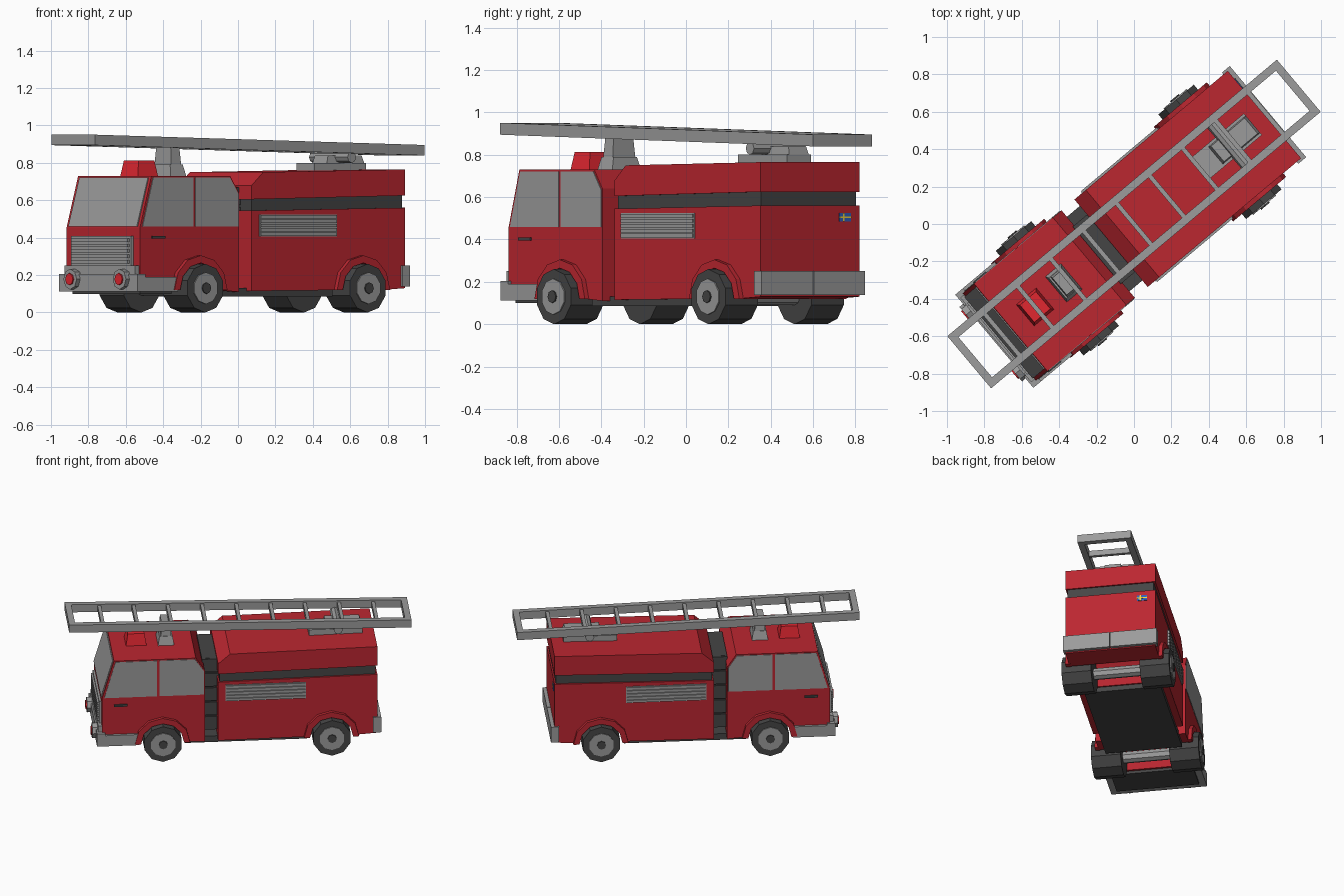
import bpy, bmesh
from math import sin, cos, pi, radians
from mathutils import Matrix

if "Cube" in bpy.data.objects:
    bpy.data.objects.remove(bpy.data.objects["Cube"])

# Built along x (front at -x), then every part is turned to the truck's heading
TURN = Matrix.Rotation(radians(40), 4, 'Z')

def material(name, rgb):
    m = bpy.data.materials.new(name)
    m.diffuse_color = (*rgb, 1)
    m.use_nodes = True
    m.node_tree.nodes["Principled BSDF"].inputs["Base Color"].default_value = m.diffuse_color
    return m

RED = material("red_paint", (0.5, 0.02, 0.03))
LAMP = material("lamp_red", (0.75, 0.02, 0.03))
DARK = material("dark_rubber", (0.06, 0.06, 0.06))
GREY = material("grey_trim", (0.33, 0.33, 0.33))
BLUE = material("blue", (0.03, 0.12, 0.5))
YELLOW = material("yellow", (0.9, 0.65, 0.05))

def finish(name, bm, mat):
    bmesh.ops.recalc_face_normals(bm, faces=bm.faces)
    me = bpy.data.meshes.new(name)
    bm.to_mesh(me)
    bm.free()
    me.materials.append(mat)
    ob = bpy.data.objects.new(name, me)
    ob.matrix_world = TURN
    bpy.context.collection.objects.link(ob)
    return ob

def prism(name, pts, y0, y1, mat):
    """Side profile (x, z) extruded across the truck."""
    bm = bmesh.new()
    face = bm.faces.new([bm.verts.new((x, y0, z)) for x, z in pts])
    new = bmesh.ops.extrude_face_region(bm, geom=[face])["geom"]
    for v in new:
        if isinstance(v, bmesh.types.BMVert):
            v.co.y = y1
    return finish(name, bm, mat)

def box(name, x, y, z, mat, taper=1.0):
    """Box from ranges; taper scales the top face."""
    bm = bmesh.new()
    bmesh.ops.create_cube(bm, size=1)
    for v in bm.verts:
        k = taper if v.co.z > 0 else 1
        v.co.x = (x[0] + x[1]) / 2 + v.co.x * k * (x[1] - x[0])
        v.co.y = (y[0] + y[1]) / 2 + v.co.y * k * (y[1] - y[0])
        v.co.z = z[0] if v.co.z < 0 else z[1]
    return finish(name, bm, mat)

def cylinder(name, centre, r, depth, axis, mat, n=10, r2=None):
    bm = bmesh.new()
    rot = Matrix.Rotation(pi / 2, 4, 'Y' if axis == 'X' else 'X')
    bmesh.ops.create_cone(bm, cap_ends=True, segments=n, radius1=r, radius2=r2 or r,
                          depth=depth, matrix=Matrix.Translation(centre) @ rot)
    return finish(name, bm, mat)

def arch(cx, r, n=7):
    a = [pi - pi * i / (n - 1) for i in range(n)]
    return [(cx + r * cos(t), 0.12 + r * sin(t)) for t in a]

FRONT, REAR, W = -0.535, 0.60, 0.305

# Cab and body shells with wheel arches cut into the profile
prism("cab", [(-0.94, 0.115)] + arch(FRONT, 0.15) +
      [(-0.25, 0.11), (-0.25, 0.64), (-0.31, 0.73), (-0.86, 0.73), (-0.94, 0.455)], -W, W, RED)
prism("body_lower", [(-0.16, 0.115)] + arch(REAR, 0.15) +
      [(0.91, 0.13), (0.91, 0.56), (-0.16, 0.545)], -W, W, RED)
prism("body_band", [(-0.15, 0.54), (0.90, 0.55), (0.90, 0.63), (-0.15, 0.61)], -0.292, 0.292, DARK)
prism("body_upper", [(-0.16, 0.605), (0.91, 0.625), (0.91, 0.765), (-0.08, 0.75), (-0.16, 0.68)],
      -W, W, RED)

# Bellows between cab and body
for i in range(5):
    z = 0.15 + i * 0.106
    box("bellows_fold", (-0.26, -0.15), (-0.2, 0.2), (z, z + 0.095), DARK)
box("bellows_core", (-0.26, -0.15), (-0.185, 0.185), (0.15, 0.67), DARK)

# Chassis underside
box("chassis", (-0.38, 0.44), (-0.26, 0.26), (0.085, 0.13), DARK)
box("chassis_front", (-0.92, -0.70), (-0.28, 0.28), (0.1, 0.13), DARK)

# Windscreen on the sloping front
prism("windscreen", [(-0.936, 0.46), (-0.946, 0.46), (-0.868, 0.722), (-0.855, 0.722)],
      -0.285, 0.285, GREY)

for s in (-1, 1):
    # Side windows, door handle
    prism("front_window", [(-0.925, 0.46), (-0.85, 0.722), (-0.57, 0.722), (-0.57, 0.46)],
          s * 0.29, s * 0.309, GREY)
    prism("rear_window", [(-0.555, 0.46), (-0.555, 0.722), (-0.315, 0.722), (-0.257, 0.635),
                          (-0.257, 0.46)], s * 0.29, s * 0.309, GREY)
    box("door_handle", (-0.86, -0.77), sorted((s * 0.3, s * 0.315)), (0.395, 0.41), DARK)

    # Louvred side vent
    box("side_vent", (-0.11, 0.43), sorted((s * 0.3, s * 0.309)), (0.405, 0.525), GREY)
    for i in range(5):
        z = 0.409 + i * 0.0235
        prism("vent_slat", [(-0.105, z), (0.425, z), (0.425, z + 0.018), (-0.105, z + 0.018)],
              s * 0.3, s * 0.317, GREY)

    for cx in (FRONT, REAR):
        # Fender lip, tyre, rim and hub
        prism("fender", arch(cx, 0.185) + arch(cx, 0.145)[::-1], s * 0.295, s * 0.33, RED)
        cylinder("tyre", (cx, s * 0.265, 0.13), 0.13, 0.2, 'Y', DARK)
        cylinder("rim", (cx, s * 0.364, 0.13), 0.085, 0.016, 'Y', GREY)
        cylinder("hub", (cx, s * 0.37, 0.13), 0.03, 0.018, 'Y', DARK, 8)

    # Headlight with ring
    cylinder("headlight_ring", (-0.98, s * 0.205, 0.178), 0.055, 0.04, 'X', GREY, 8)
    cylinder("headlight", (-0.985, s * 0.205, 0.178), 0.032, 0.045, 'X', LAMP, 8)

    # Bumper sides and rear bumper halves
    box("front_bumper_side", (-0.97, -0.69), sorted((s * 0.28, s * 0.325)), (0.112, 0.19), GREY)
    box("rear_bumper", (0.88, 0.935), sorted((s * 0.003, s * 0.318)), (0.138, 0.25), GREY)

for cx in (FRONT, REAR):
    cylinder("axle", (cx, 0, 0.13), 0.04, 0.4, 'Y', GREY, 8)

# Front bumper
box("front_bumper", (-0.975, -0.92), (-0.325, 0.325), (0.112, 0.205), GREY)
box("front_bumper_panel", (-0.965, -0.92), (-0.295, 0.295), (0.2, 0.25), GREY)

# Radiator grille
box("grille", (-0.955, -0.93), (-0.25, 0.25), (0.25, 0.41), GREY)
for i in range(5):
    z = 0.262 + i * 0.029
    box("grille_slat", (-0.968, -0.95), (-0.235, 0.235), (z, z + 0.018), GREY)

# Small flag on the rear
box("flag", (0.90, 0.914), (0.18, 0.25), (0.485, 0.525), BLUE)
box("flag_bar", (0.90, 0.916), (0.18, 0.25), (0.501, 0.509), YELLOW)
box("flag_post", (0.90, 0.916), (0.2, 0.209), (0.485, 0.525), YELLOW)

# Warning lamp and ladder supports
box("warning_lamp", (-0.76, -0.62), (-0.075, 0.075), (0.725, 0.812), LAMP, 0.8)
box("front_support_base", (-0.545, -0.435), (-0.09, 0.09), (0.725, 0.79), GREY, 0.8)
box("front_support", (-0.525, -0.455), (-0.07, 0.07), (0.785, 0.89), GREY, 0.85)
box("turntable_base", (0.47, 0.83), (-0.075, 0.075), (0.755, 0.80), GREY)
box("turntable", (0.57, 0.83), (-0.06, 0.06), (0.80, 0.84), GREY, 0.9)
cylinder("ladder_pivot", (0.66, 0, 0.83), 0.03, 0.32, 'Y', GREY, 8)

# Ladder, sloping gently down to the rear
def ladder_part(name, x0, x1, y0, y1, low, high):
    z = lambda x: 0.895 - 0.024 * x
    prism(name, [(x0, z(x0) + low), (x1, z(x1) + low), (x1, z(x1) + high), (x0, z(x0) + high)],
          y0, y1, GREY)

for s in (-1, 1):
    ladder_part("ladder_rail", -1.15, 1.15, s * 0.14, s * 0.182, -0.028, 0.028)
    ladder_part("ladder_end", s * 1.15, s * 1.108, -0.145, 0.145, -0.028, 0.028)
for i in range(1, 10):
    x = -1.15 + 0.23 * i
    ladder_part("ladder_rung", x - 0.012, x + 0.012, -0.145, 0.145, -0.02, 0.02)
